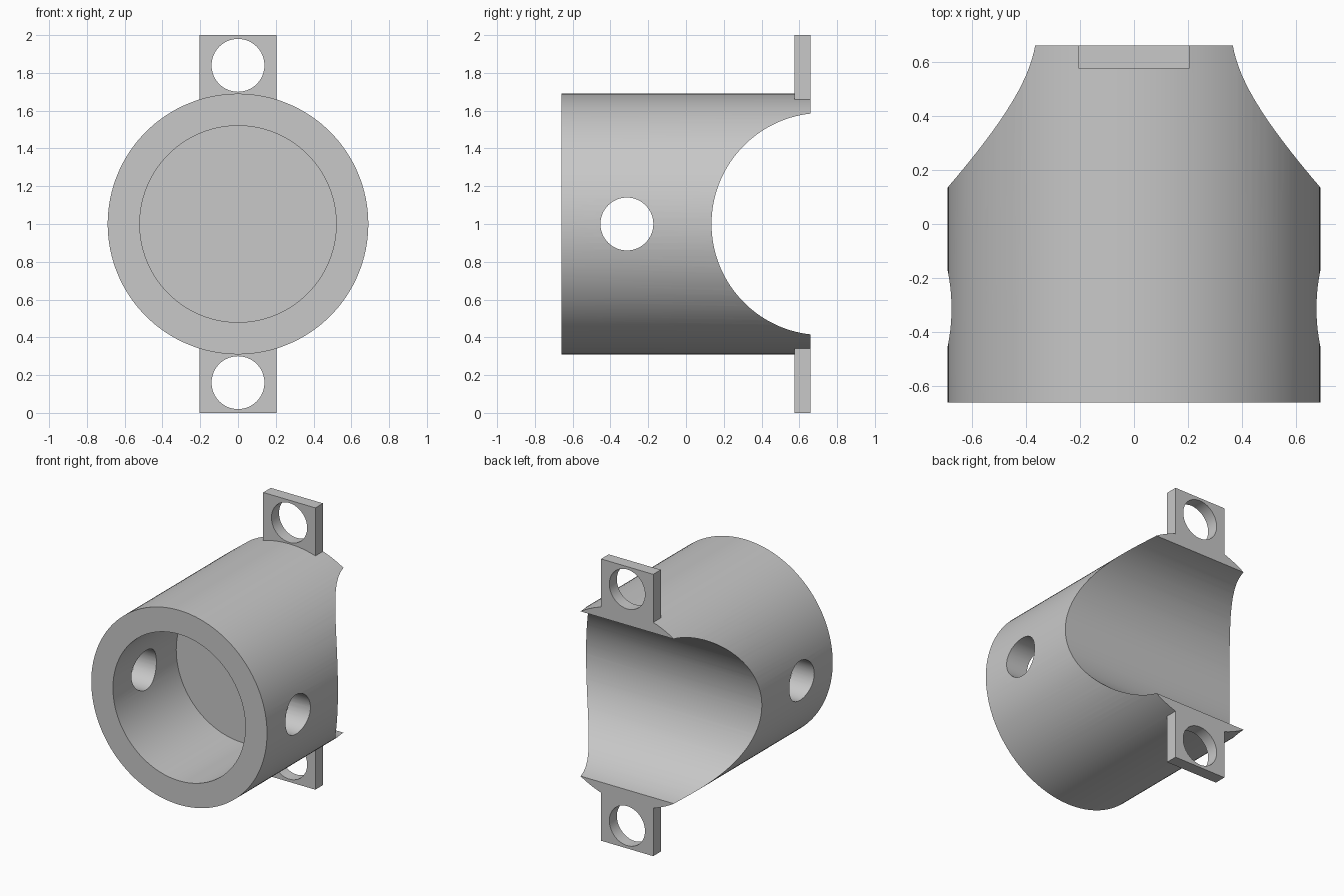
import bpy
from math import pi, radians
from mathutils import Matrix

cube = bpy.data.objects.get("Cube")
if cube:
    bpy.data.objects.remove(cube, do_unlink=True)

RADIUS = 0.69
BACK = 0.66
MID_Z = 1.0
TAB_THICK = 0.085

grey = bpy.data.materials.new("plain_grey")
grey.use_nodes = True
colour = (0.58, 0.58, 0.58, 1)
grey.diffuse_color = colour
grey.node_tree.nodes["Principled BSDF"].inputs["Base Color"].default_value = colour


def cylinder(name, radius, length, centre, axis, sides=128):
    """Cylinder lying along the x or y axis."""
    bpy.ops.mesh.primitive_cylinder_add(vertices=sides, radius=radius, depth=length)
    ob = bpy.context.object
    ob.name = name
    ob.data.transform(Matrix.Rotation(pi / 2, 4, "Y" if axis == "x" else "X"))
    ob.data.transform(Matrix.Translation(centre))
    return ob


def block(name, size, centre):
    bpy.ops.mesh.primitive_cube_add(size=1)
    ob = bpy.context.object
    ob.name = name
    ob.data.transform(Matrix.Translation(centre) @ Matrix.Diagonal((*size, 1)))
    return ob


def combine(target, tool, operation):
    """Apply a boolean and discard its tool."""
    mod = target.modifiers.new(operation.title(), "BOOLEAN")
    mod.operation = operation
    mod.solver = "EXACT"
    mod.object = tool
    tool.hide_render = True
    bpy.ops.object.select_all(action="DESELECT")
    bpy.context.view_layer.objects.active = target
    target.select_set(True)
    bpy.ops.object.modifier_apply(modifier=mod.name)
    bpy.data.objects.remove(tool, do_unlink=True)


# Round body
body = cylinder("socket_body", RADIUS, 2 * BACK, (0, 0, MID_Z), "y")

# Mounting tabs above and below, flush with the back
for side, label in ((1, "upper"), (-1, "lower")):
    tab = block(label + "_tab", (0.41, TAB_THICK, 0.38),
                (0, BACK - TAB_THICK / 2, MID_Z + side * 0.81))
    combine(body, tab, "UNION")
    hole = cylinder("tab_hole", 0.14, 0.4, (0, BACK, MID_Z + side * 0.84), "y", 64)
    combine(body, hole, "DIFFERENCE")

# Blind bore in the front, with its floor just ahead of the saddle
floor_y = 0.05
bore = cylinder("front_bore", 0.52, 1.0, (0, floor_y - 0.5, MID_Z), "y")
combine(body, bore, "DIFFERENCE")

# Crosswise saddle hollow at the back
saddle = cylinder("back_saddle", 0.588, 2, (0, 0.723, MID_Z), "x")
combine(body, saddle, "DIFFERENCE")

# Pin hole through both side walls
pin = cylinder("pin_hole", 0.14, 2, (0, -0.313, MID_Z), "x", 64)
combine(body, pin, "DIFFERENCE")

# Finish
body.data.materials.clear()
body.data.materials.append(grey)
bpy.ops.object.select_all(action="DESELECT")
body.select_set(True)
bpy.context.view_layer.objects.active = body
bpy.ops.object.shade_smooth_by_angle(angle=radians(25))
